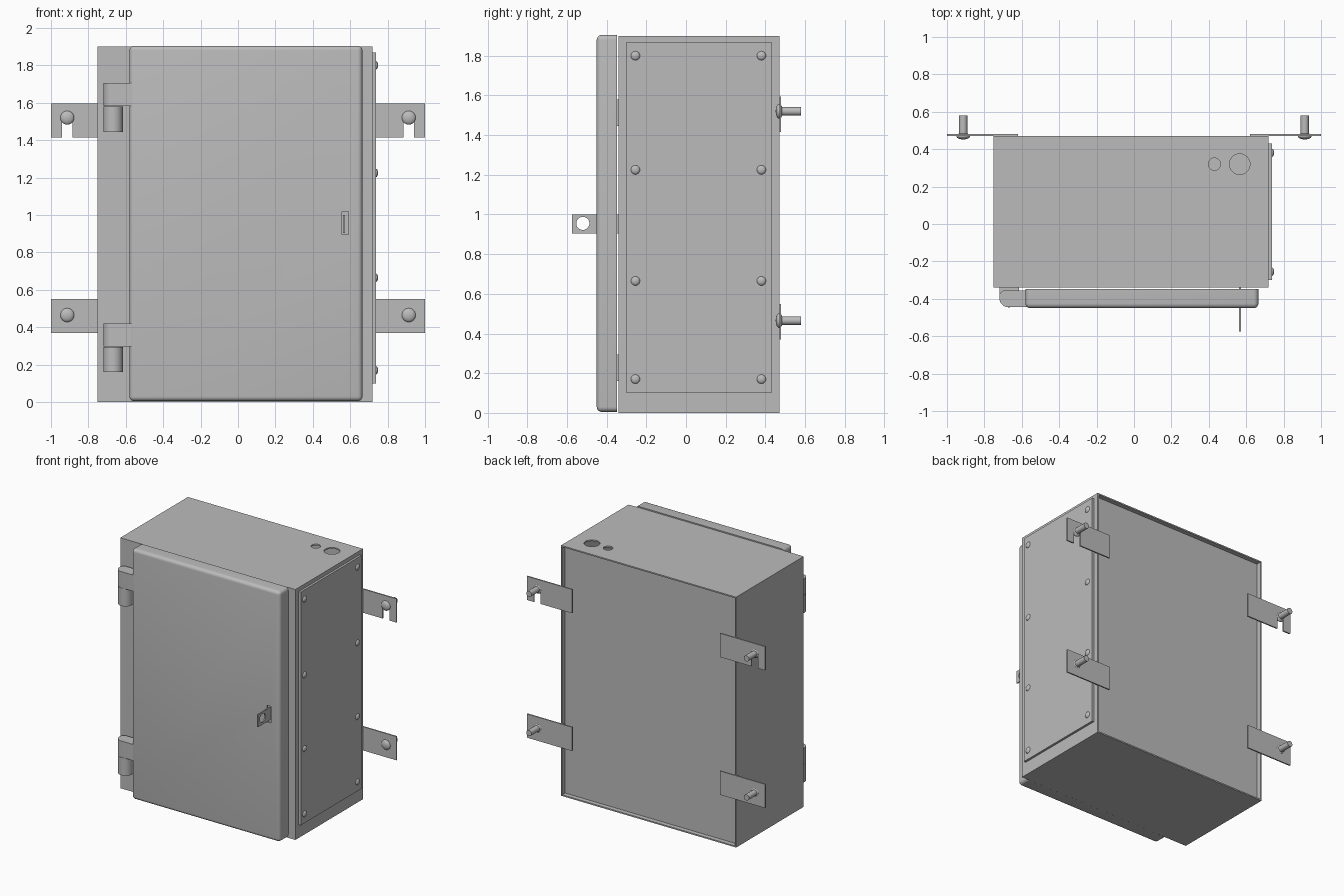
import bpy, bmesh, math
from mathutils import Matrix, Vector

if "Cube" in bpy.data.objects:
    bpy.data.objects.remove(bpy.data.objects["Cube"], do_unlink=True)

steel = bpy.data.materials.new("grey steel")
steel.use_nodes = True
GREY = (0.5, 0.5, 0.5, 1)
steel.diffuse_color = GREY
steel.node_tree.nodes["Principled BSDF"].inputs["Base Color"].default_value = GREY


def finish(name, bm):
    bmesh.ops.recalc_face_normals(bm, faces=bm.faces)
    mesh = bpy.data.meshes.new(name)
    bm.to_mesh(mesh)
    bm.free()
    mesh.materials.append(steel)
    obj = bpy.data.objects.new(name, mesh)
    bpy.context.collection.objects.link(obj)
    return obj


def select(obj):
    bpy.ops.object.select_all(action='DESELECT')
    obj.select_set(True)
    bpy.context.view_layer.objects.active = obj


def smooth(obj):
    select(obj)
    bpy.ops.object.shade_smooth_by_angle(angle=math.radians(35))


def box_bm(x, y, z):
    bm = bmesh.new()
    bmesh.ops.create_cube(bm, size=1)
    for v in bm.verts:
        v.co = Vector(r[0] if c < 0 else r[1] for c, r in zip(v.co, (x, y, z)))
    return bm


def box(name, x, y, z):
    return finish(name, box_bm(x, y, z))


def cylinder(name, centre, radius, length, axis):
    bm = bmesh.new()
    turn = Vector((0, 0, 1)).rotation_difference(Vector(axis)).to_matrix().to_4x4()
    bmesh.ops.create_cone(bm, cap_ends=True, segments=32, radius1=radius, radius2=radius,
                          depth=length, matrix=Matrix.Translation(centre) @ turn)
    return finish(name, bm)


def dome(name, centre, radii):
    bm = bmesh.new()
    bmesh.ops.create_uvsphere(bm, u_segments=24, v_segments=12, radius=1,
                              matrix=Matrix.Translation(centre) @ Matrix.Diagonal((*radii, 1)))
    obj = finish(name, bm)
    smooth(obj)


def extrude_profile(name, points, z0, z1):
    bm = bmesh.new()
    face = bm.faces.new([bm.verts.new((x, y, z0)) for x, y in points])
    res = bmesh.ops.extrude_face_region(bm, geom=[face])
    for v in res["geom"]:
        if isinstance(v, bmesh.types.BMVert):
            v.co.z = z1
    obj = finish(name, bm)
    smooth(obj)


def arc(cx, cy, r, a0, a1, n=10):
    return [(cx + r * math.cos(math.radians(a0 + (a1 - a0) * i / n)),
             cy + r * math.sin(math.radians(a0 + (a1 - a0) * i / n))) for i in range(n + 1)]


def cut(obj, cutter):
    mod = obj.modifiers.new("cut", 'BOOLEAN')
    mod.operation, mod.solver, mod.object = 'DIFFERENCE', 'EXACT', cutter
    select(obj)
    bpy.ops.object.modifier_apply(modifier=mod.name)
    bpy.data.objects.remove(cutter, do_unlink=True)


# Cabinet shell: hollow, with front opening, recessed back and cable holes
T = 0.01
cabinet = box("cabinet", (-0.75, 0.72), (-0.34, 0.47), (0, 1.9))
cut(cabinet, box("cavity", (-0.75 + T, 0.72 - T), (-0.34 + T, 0.425), (T, 1.9 - T)))
cut(cabinet, box("back_recess", (-0.75 + T, 0.72 - T), (0.435, 0.6), (T, 1.9 - T)))
cut(cabinet, box("front_opening", (-0.5, 0.52), (-0.4, -0.3), (0.08, 1.82)))
for hx, hr in ((0.43, 0.033), (0.565, 0.055)):
    cut(cabinet, cylinder("cable_hole", (hx, 0.32, 1.9), hr, 0.1, (0, 0, 1)))
smooth(cabinet)

# Door pan with rounded front edges and a latch slot
bm = box_bm((-0.58, 0.665), (-0.45, -0.347), (0.005, 1.905))
bm.normal_update()
bmesh.ops.delete(bm, geom=[f for f in bm.faces if f.normal.y > 0.5], context='FACES_ONLY')
bmesh.ops.bevel(bm, geom=[e for e in bm.edges if len(e.link_faces) == 2], offset=0.025,
                segments=5, profile=0.5, affect='EDGES')
door = finish("door", bm)
wall = door.modifiers.new("wall", 'SOLIDIFY')
wall.thickness, wall.offset = 0.015, -1
select(door)
bpy.ops.object.modifier_apply(modifier=wall.name)
cut(door, box("latch_slot", (0.557, 0.592), (-0.6, -0.4), (0.895, 1.02)))
smooth(door)

# Padlock tab through the door
hasp = box("padlock_tab", (0.562, 0.571), (-0.575, -0.335), (0.905, 1.0))
cut(hasp, cylinder("padlock_hole", (0.566, -0.52, 0.955), 0.033, 0.1, (1, 0, 0)))
smooth(hasp)

# Hinges: a door leaf above a cabinet knuckle
leaf = [(-0.56, -0.355)] + arc(-0.69, -0.385, 0.03, 90, 180) \
    + arc(-0.67, -0.395, 0.05, 180, 270) + [(-0.56, -0.445)]
knuckle = [(-0.615, -0.339), (-0.72, -0.339)] + arc(-0.6675, -0.393, 0.0525, 180, 360, 20)
for level, z in (("lower", 0.16), ("upper", 1.445)):
    extrude_profile(level + "_hinge_leaf", leaf, z + 0.137, z + 0.26)
    extrude_profile(level + "_hinge_knuckle", knuckle, z, z + 0.135)

# Side cover plate with rivets
box("side_cover", (0.72, 0.737), (-0.3, 0.43), (0.1, 1.87))
for y in (-0.255, 0.38):
    for z in (0.17, 0.665, 1.225, 1.8):
        dome("cover_rivet", (0.736, y, z), (0.013, 0.023, 0.023))

# Wall brackets and bolts
for side, s in (("left", 1), ("right", -1)):
    for level, z, bolt_z in (("lower", 0.37, 0.465), ("upper", 1.415, 1.52)):
        name = level + "_" + side
        bracket = box(name + "_bracket", sorted((s * 0.62, s)), (0.47, 0.48), (z, z + 0.18))
        bx = s * 0.913
        if level == "upper":
            cut(bracket, box("bolt_slot", (bx - 0.028, bx + 0.028), (0.4, 0.5), (z - 0.05, bolt_z)))
        dome(name + "_bolt_head", (bx, 0.47, bolt_z), (0.037, 0.018, 0.037))
        smooth(cylinder(name + "_bolt", (bx, 0.52, bolt_z), 0.022, 0.12, (0, 1, 0)))
